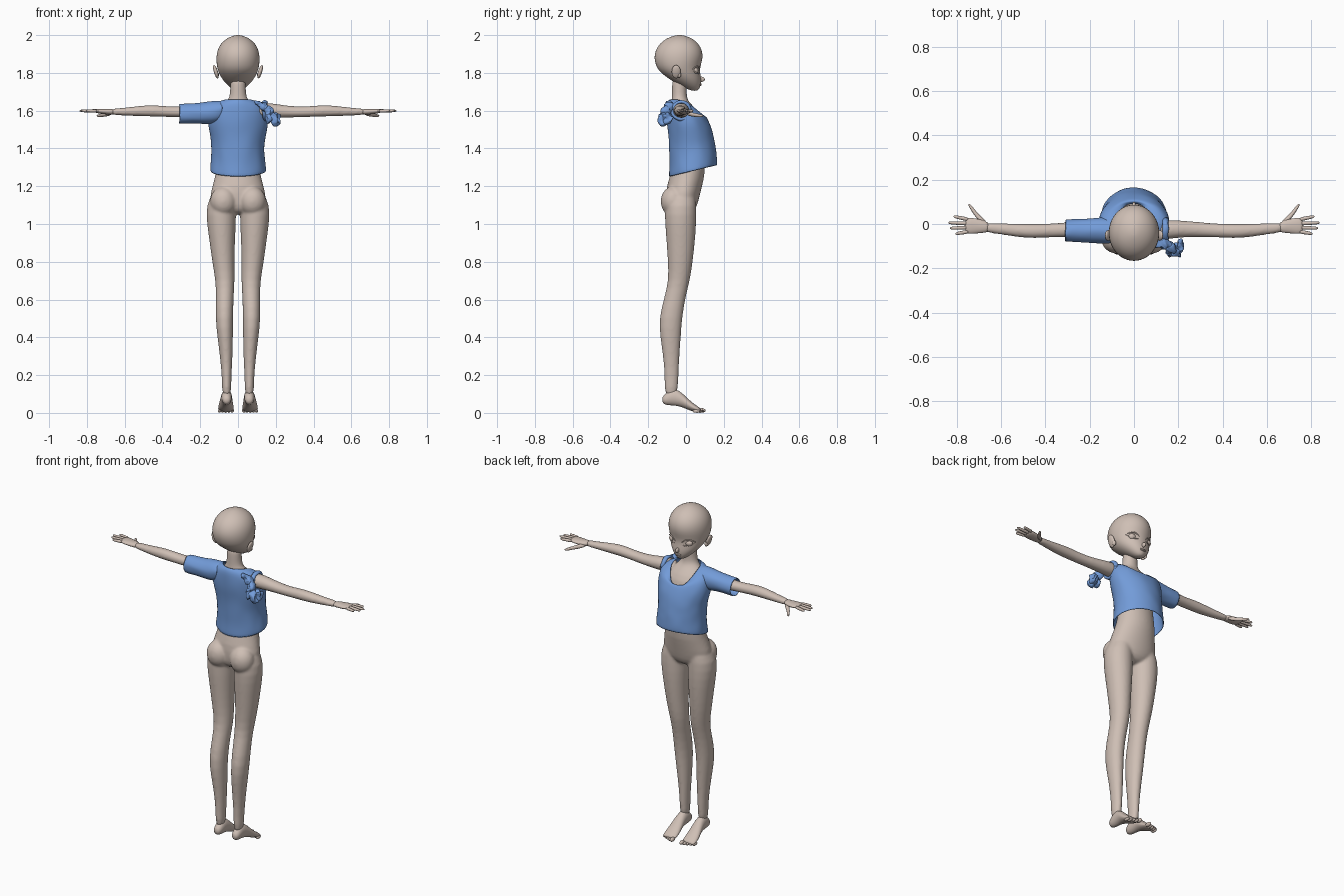
import bpy, bmesh, math
from mathutils import Matrix, Vector, noise

if "Cube" in bpy.data.objects:
    bpy.data.objects.remove(bpy.data.objects["Cube"])


def material(name, rgb):
    m = bpy.data.materials.new(name)
    m.use_nodes = True
    m.diffuse_color = (*rgb, 1)
    bsdf = m.node_tree.nodes["Principled BSDF"]
    bsdf.inputs["Base Color"].default_value = (*rgb, 1)
    bsdf.inputs["Roughness"].default_value = 0.8
    return m


SKIN = material("warm skin", (0.62, 0.52, 0.46))
BLUE = material("blue cloth", (0.17, 0.33, 0.69))


def skin_rings(bm, rings, caps=True):
    """Bridge lists of points into a tube."""
    loops = [[bm.verts.new(p) for p in ring] for ring in rings]
    n = len(loops[0])
    faces = []
    for a, b in zip(loops, loops[1:]):
        for i in range(n):
            j = (i + 1) % n
            faces.append(bm.faces.new((a[i], a[j], b[j], b[i])))
    if caps:
        faces += [bm.faces.new(loops[0][::-1]), bm.faces.new(loops[-1])]
    bmesh.ops.recalc_face_normals(bm, faces=faces)


def loft(bm, axis, stations, n=20, caps=True, side=1):
    """Stations are (position on axis, centre a, centre b, radius a, radius b)."""
    k = "xyz".index(axis)
    others = [i for i in range(3) if i != k]
    rings = []
    for pos, ca, cb, ra, rb in stations:
        ring = []
        for i in range(n):
            t = math.tau * i / n
            p = Vector()
            p[k] = pos
            p[others[0]] = ca + ra * math.cos(t)
            p[others[1]] = cb + rb * math.sin(t)
            p.x *= side
            ring.append(p)
        rings.append(ring)
    skin_rings(bm, rings, caps)


def blob(bm, centre, radii, crumple=0.0, turn=0.0, detail=3):
    m = Matrix.Translation(centre) @ Matrix.Rotation(turn, 4, "Y") @ Matrix.Diagonal((*radii, 1))
    made = bmesh.ops.create_icosphere(bm, subdivisions=detail, radius=1, matrix=m)
    for v in made["verts"] if crumple else []:
        v.co += noise.noise_vector(v.co * 45) * crumple


def finish(bm, name, mat, subsurf=0, thickness=0.0):
    me = bpy.data.meshes.new(name)
    bm.to_mesh(me)
    bm.free()
    me.materials.append(mat)
    for p in me.polygons:
        p.use_smooth = True
    ob = bpy.data.objects.new(name, me)
    bpy.context.collection.objects.link(ob)
    if thickness:
        s = ob.modifiers.new("Thickness", "SOLIDIFY")
        s.thickness, s.offset = thickness, -1
    if subsurf:
        s = ob.modifiers.new("Smooth surface", "SUBSURF")
        s.levels = s.render_levels = subsurf
    return ob


# Body: torso, neck, legs and arms fused into one skin
body = bmesh.new()
torso = [(1.05, -.07, .02, .05), (1.08, -.10, .055, .13), (1.13, -.105, .068, .155),
         (1.2, -.105, .085, .135), (1.28, -.075, .105, .115), (1.36, -.065, .092, .105),
         (1.45, -.07, .085, .115), (1.55, -.085, .09, .125), (1.61, -.085, .055, .105),
         (1.645, -.078, .015, .062), (1.67, -.075, .004, .044), (1.72, -.074, .004, .041),
         (1.78, -.075, .01, .042)]
loft(body, "z", [(z, 0, (b + f) / 2, rx, (f - b) / 2) for z, b, f, rx in torso], 32)
leg = [(1.18, .075, -.02, .055, .07), (1.1, .09, -.03, .081, .085), (1.0, .088, -.028, .077, .083),
       (.9, .083, -.028, .067, .075), (.8, .078, -.03, .059, .066), (.7, .068, -.036, .051, .057),
       (.62, .07, -.057, .047, .056), (.5, .073, -.083, .047, .062), (.4, .068, -.082, .041, .055),
       (.3, .062, -.078, .034, .043), (.18, .06, -.076, .024, .036), (.08, .06, -.08, .026, .036)]
arm = [(.08, -.03, 1.6, .045, .036), (.16, -.025, 1.602, .043, .042), (.22, -.022, 1.597, .038, .035),
       (.3, -.025, 1.593, .034, .029), (.38, -.03, 1.595, .031, .028), (.45, -.032, 1.6, .033, .031),
       (.52, -.03, 1.598, .031, .028), (.62, -.02, 1.594, .024, .019), (.68, -.015, 1.594, .024, .017)]
for side in (-1, 1):
    loft(body, "z", leg, 24, side=side)
    loft(body, "x", arm, 24, side=side)
    blob(body, (side * .077, -.068, 1.12), (.072, .067, .08))
body_ob = finish(body, "body", SKIN, 0)
mod = body_ob.modifiers.new("Round", "SUBSURF")
mod.levels = mod.render_levels = 1
mod = body_ob.modifiers.new("Fuse", "REMESH")
mod.mode, mod.voxel_size, mod.use_smooth_shade = "VOXEL", .007, True
mod = body_ob.modifiers.new("Soften", "SMOOTH")
mod.factor, mod.iterations = .5, 8

# Head: cranium narrowing forward to the chin
head = bmesh.new()
skull = [(1.705, .03, .06, .014), (1.718, .0, .073, .036), (1.745, -.055, .08, .066),
         (1.775, -.1, .08, .09), (1.81, -.145, .073, .106), (1.84, -.16, .078, .113),
         (1.88, -.17, .09, .116), (1.92, -.162, .086, .11), (1.955, -.14, .067, .092),
         (1.982, -.105, .035, .062), (1.997, -.065, -.005, .026), (2.0, -.045, -.025, .008)]
loft(head, "z", [(z, 0, (b + f) / 2, rx, (f - b) / 2) for z, b, f, rx in skull], 32)
finish(head, "head", SKIN, 1)

# Face: nose, lips, ears, eyes and lash lines
face = bmesh.new()
blob(face, (0, .08, 1.766), (.009, .02, .014))
for z in (1.735, 1.741):
    blob(face, (0, .075, z), (.018, .008, .004))
for side in (-1, 1):
    blob(face, (side * .117, -.052, 1.806), (.011, .024, .037), turn=side * .3)
    blob(face, (side * .111, -.036, 1.79), (.01, .01, .016))
    blob(face, (side * .052, .048, 1.812), (.024, .018, .019))
finish(face, "face_features", SKIN)
lashes = bmesh.new()
for side in (-1, 1):
    for lift, width in ((.02, .006), (-.017, .003)):
        rings = []
        for i in range(11):
            u = i / 5 - 1
            c = Vector((side * (.052 + .036 * u), .064 - .018 * u - .012 * u * u,
                        1.814 + lift * (1 - u * u) + .006 * u))
            r = width * (1.05 - u * u * .8)
            rings.append([c + Vector((0, r * math.cos(math.tau * k / 8), r * .6 * math.sin(math.tau * k / 8)))
                          for k in range(8)])
        skin_rings(lashes, rings)
finish(lashes, "eyelashes", SKIN)

# Hands and feet
palm = [(.65, -.016, 1.594, .022, .016), (.69, -.01, 1.594, .031, .015),
        (.735, -.008, 1.597, .038, .013), (.765, -.008, 1.6, .036, .009)]
fingers = [(.02, .034, .815), (.002, .006, .839), (-.016, -.019, .831), (-.034, -.044, .806)]
thumb = [(.0, .672, 1.588, .017, .012), (.03, .7, 1.58, .015, .012), (.055, .722, 1.576, .01, .01),
         (.08, .738, 1.573, .009, .008), (.092, .746, 1.572, .004, .004)]
foot = [(-.126, .06, .07, .012, .014), (-.112, .06, .07, .025, .028), (-.075, .06, .085, .028, .046),
        (-.035, .061, .078, .03, .042), (.0, .063, .053, .036, .032), (.035, .064, .03, .042, .023),
        (.065, .064, .018, .041, .015), (.078, .064, .014, .036, .009)]
for side, label in ((-1, "right"), (1, "left")):
    hand = bmesh.new()
    loft(hand, "x", palm, 16, side=side)
    loft(hand, "y", thumb, 10, side=side)
    for y0, y1, tip in fingers:
        row = [(.745 + (tip - .745) * t, y0 + (y1 - y0) * t, 1.599, r, r)
               for t, r in ((0, .01), (.4, .009), (.8, .008), (.95, .006), (1, .002))]
        loft(hand, "x", row, 10, side=side)
    finish(hand, label + "_hand", SKIN, 1)
    sole = bmesh.new()
    loft(sole, "y", foot, 20, side=side)
    for i in range(5):
        r = .013 if i == 0 else .0095
        blob(sole, (side * (.032 + .0165 * i), .083 - .007 * i, r), (r * .9, .022, r), detail=2)
    finish(sole, label + "_foot", SKIN, 1)

# Shirt: loose cropped tube with a slanted hem and a scooped front neckline
shirt = bmesh.new()
cloth = [(1.25, -.09, .165, .15, .06, 1), (1.29, -.088, .164, .146, .05, 1), (1.33, -.087, .161, .142, .04, 1),
         (1.37, -.088, .158, .14, .03, 1), (1.41, -.09, .154, .14, .02, 1), (1.45, -.092, .148, .144, .01, 1),
         (1.49, -.095, .14, .152, 0, 1), (1.53, -.1, .13, .16, -.01, 2), (1.57, -.102, .119, .16, -.025, 2),
         (1.605, -.102, .109, .155, -.04, 3), (1.635, -.1, .102, .138, -.065, 3),
         (1.652, -.094, .096, .108, -.09, 3), (1.662, -.084, .09, .08, -.115, 3)]
rings = []
for z, back, front, rx, lift, power in cloth:
    ring = []
    for i in range(48):
        t = math.tau * i / 48
        s = math.sin(t)
        fold = 1 + .025 * noise.noise((math.cos(t) * 2.5, s * 2.5, z * 16))
        ring.append(Vector((rx * math.cos(t) * fold, (back + front) / 2 + (front - back) / 2 * s * fold,
                            z + lift * ((1 + s) / 2) ** power)))
    rings.append(ring)
skin_rings(shirt, rings, caps=False)
finish(shirt, "shirt", BLUE, 1, .006)

# Sleeve on the right arm
sleeve = bmesh.new()
loft(sleeve, "x", [(.08, -.03, 1.602, .055, .05), (.12, -.03, 1.592, .06, .06), (.16, -.03, 1.588, .058, .06),
                   (.2, -.03, 1.587, .055, .055), (.24, -.03, 1.585, .053, .053), (.28, -.03, 1.584, .051, .053),
                   (.312, -.03, 1.583, .051, .053)], 28, caps=False, side=-1)
for v in sleeve.verts:
    v.co += noise.noise_vector(v.co * 28) * .004
finish(sleeve, "right_sleeve", BLUE, 1, .005)

# Rolled armhole on the left, gathered into a tied knot behind the shoulder
roll = bmesh.new()
rings = []
for i in range(29):
    t = math.tau * i / 28
    out = Vector((0, math.cos(t), math.sin(t)))
    c = Vector((.142, -.026, 1.6)) + out * .046
    rings.append([c + out * .01 * math.cos(math.tau * k / 10) + Vector((.014 * math.sin(math.tau * k / 10), 0, 0))
                  for k in range(10)])
skin_rings(roll, rings)
for v in roll.verts:
    v.co += noise.noise_vector(v.co * 35) * .004
finish(roll, "left_armhole_roll", BLUE)
knot = bmesh.new()
for centre, radii, turn in (((.13, -.088, 1.625), (.045, .022, .02), .5),
                            ((.165, -.108, 1.595), (.026, .03, .026), 0),
                            ((.192, -.12, 1.555), (.022, .03, .038), -.5),
                            ((.165, -.128, 1.562), (.018, .022, .032), .3),
                            ((.21, -.1, 1.56), (.016, .028, .03), -.3)):
    blob(knot, centre, radii, .014, turn)
finish(knot, "shirt_knot", BLUE)
